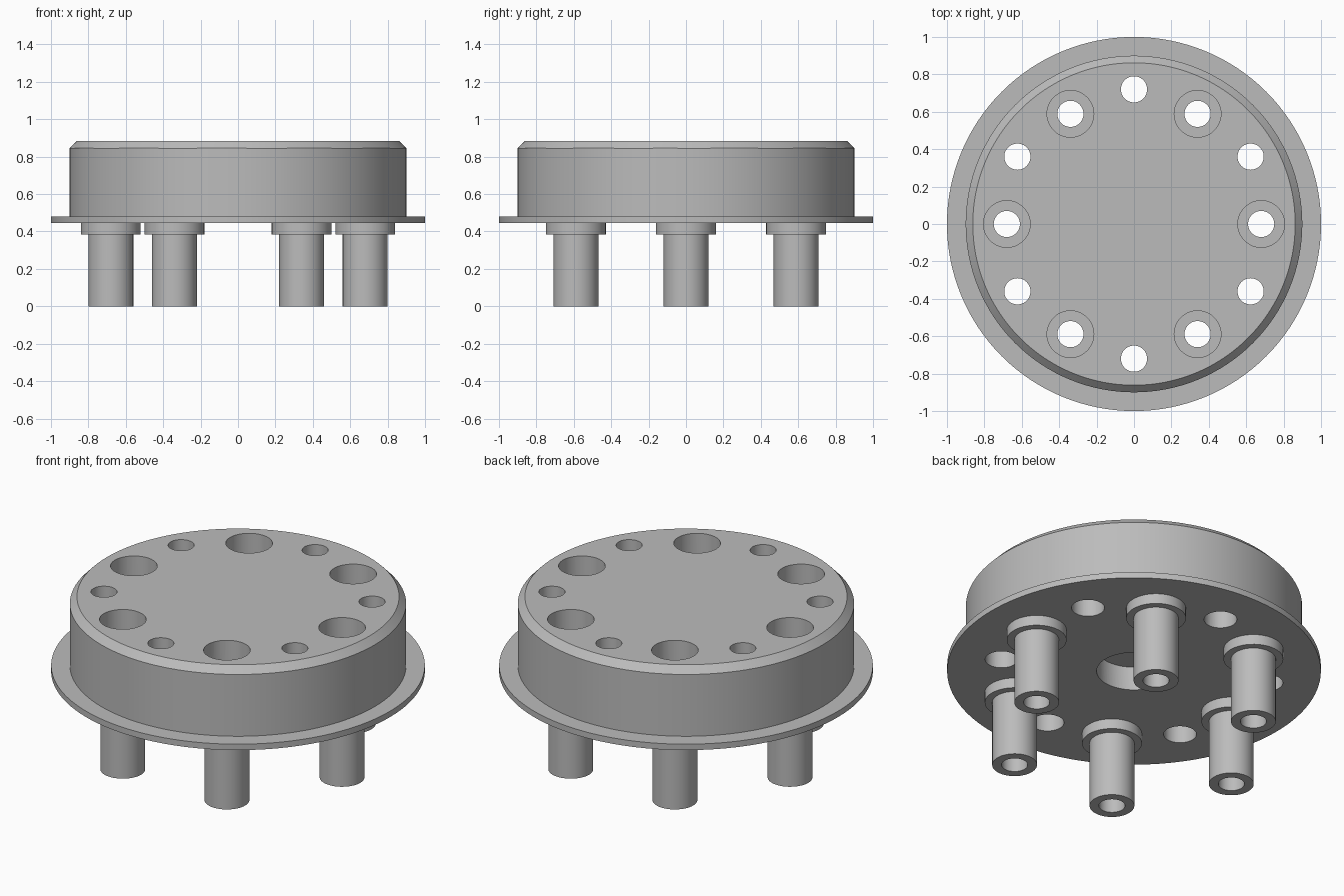
import bpy, bmesh, math
from mathutils import Matrix, Vector

cube = bpy.data.objects.get("Cube")
if cube:
    bpy.data.objects.remove(cube, do_unlink=True)

# One plain metal grey
grey = bpy.data.materials.new("metal_grey")
grey.use_nodes = True
colour = (0.5, 0.5, 0.5, 1)
grey.diffuse_color = colour
grey.node_tree.nodes["Principled BSDF"].inputs["Base Color"].default_value = colour


def lathe(bm, profile, centre, segments):
    """Revolve an (r, z) profile around a vertical axis at centre."""
    x, y = centre
    verts = [bm.verts.new((x + r, y, z)) for r, z in profile]
    edges = [bm.edges.new(pair) for pair in zip(verts, verts[1:])]
    bmesh.ops.spin(bm, geom=verts + edges, cent=(x, y, 0), axis=(0, 0, 1),
                   angle=math.tau, steps=segments, use_merge=True)


def finish(bm, name):
    bmesh.ops.remove_doubles(bm, verts=bm.verts, dist=1e-5)
    bmesh.ops.recalc_face_normals(bm, faces=bm.faces)
    mesh = bpy.data.meshes.new(name)
    bm.to_mesh(mesh)
    bm.free()
    obj = bpy.data.objects.new(name, mesh)
    bpy.context.collection.objects.link(obj)
    mesh.materials.append(grey)
    return obj


def activate(obj):
    bpy.ops.object.select_all(action="DESELECT")
    obj.select_set(True)
    bpy.context.view_layer.objects.active = obj


def ring(radius, offset):
    for i in range(6):
        a = math.radians(60 * i + offset)
        yield radius * math.cos(a), radius * math.sin(a)


BASE, TOP = 0.445, 0.885
LOW, HIGH = BASE - 0.1, TOP + 0.1
BORE = 0.07

# Flanged disc with a chamfered top edge
bm = bmesh.new()
lathe(bm, [(0, BASE), (1, BASE), (1, 0.48), (0.9, 0.48),
           (0.9, 0.845), (0.862, TOP), (0, TOP)], (0, 0), 128)
disc = finish(bm, "flanged_disc")

# Hole cutters: counterbored pin holes, stepped screw holes, centre recess
bm = bmesh.new()
for c in ring(0.68, 0):
    lathe(bm, [(0, LOW), (BORE, LOW), (BORE, 0.6), (0.125, 0.6),
               (0.125, HIGH), (0, HIGH)], c, 48)
for c in ring(0.72, 30):
    lathe(bm, [(0, LOW), (0.088, LOW), (0.088, 0.65), (BORE, 0.65),
               (BORE, HIGH), (0, HIGH)], c, 48)
lathe(bm, [(0, LOW), (0.2, LOW), (0.2, BASE + 0.14), (0, BASE + 0.14)], (0, 0), 64)
cutter = finish(bm, "hole_cutter")
cutter.hide_render = True

activate(disc)
cut = disc.modifiers.new("holes", "BOOLEAN")
cut.operation = "DIFFERENCE"
cut.solver = "EXACT"
cut.object = cutter
bpy.ops.object.modifier_apply(modifier=cut.name)
bpy.data.objects.remove(cutter, do_unlink=True)
bpy.ops.object.shade_smooth_by_angle(angle=math.radians(30))

# Hollow collared pins under the flange
for i, c in enumerate(ring(0.68, 0)):
    bm = bmesh.new()
    lathe(bm, [(BORE, BASE), (BORE, 0), (0.12, 0), (0.12, 0.385),
               (0.16, 0.385), (0.16, BASE), (BORE, BASE)], c, 48)
    pin = finish(bm, f"hollow_pin_{i + 1}")
    activate(pin)
    bpy.ops.object.shade_smooth_by_angle(angle=math.radians(30))
